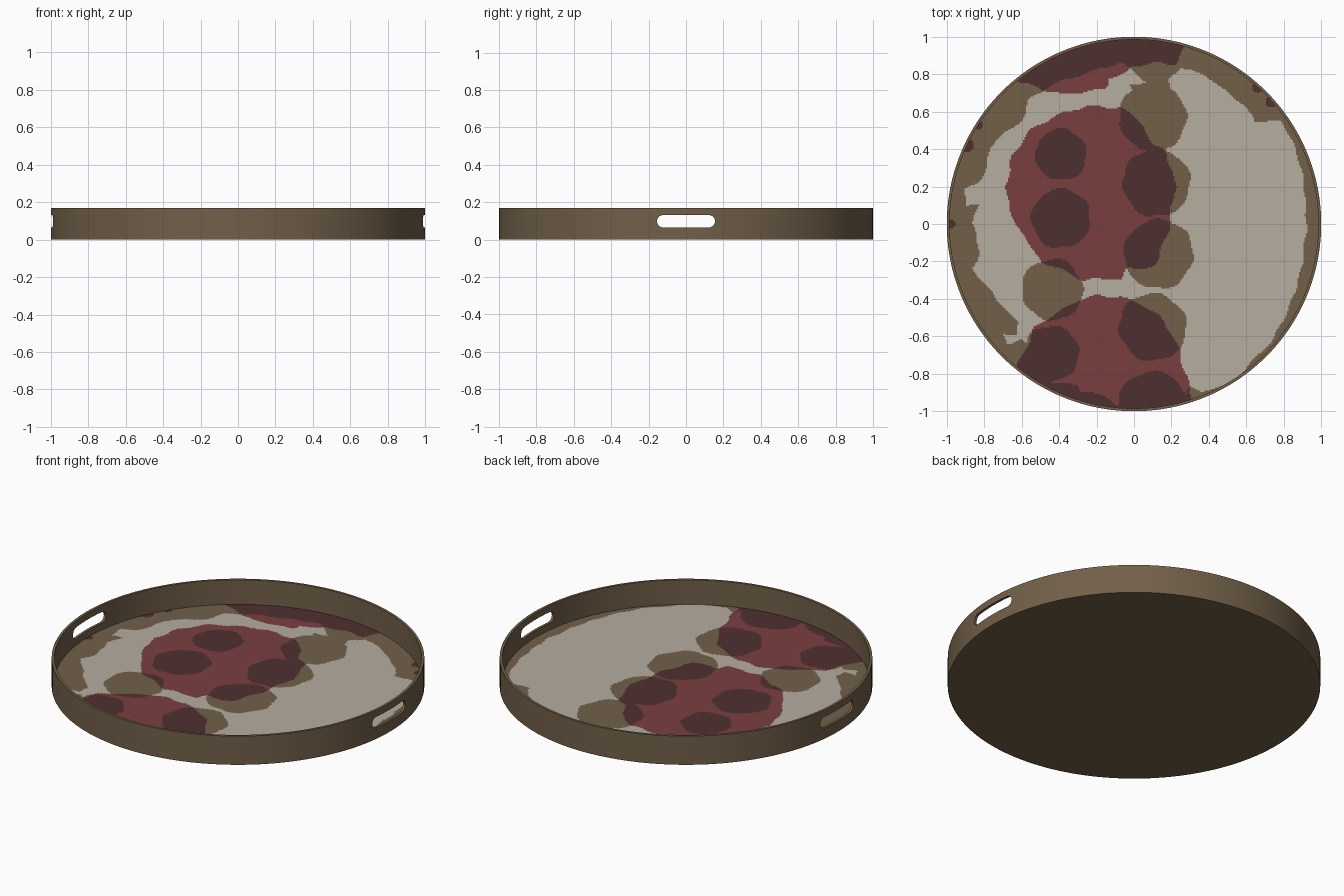
import bpy, bmesh, math

if "Cube" in bpy.data.objects:
    bpy.data.objects.remove(bpy.data.objects["Cube"])

R, RIN, H, FLOOR = 1.0, 0.985, 0.17, 0.025


def mat(name, rgb):
    m = bpy.data.materials.new(name)
    lin = [((c / 255 + 0.055) / 1.055) ** 2.4 for c in rgb]
    m.diffuse_color = (*lin, 1)
    m.use_nodes = True
    m.node_tree.nodes["Principled BSDF"].inputs["Base Color"].default_value = m.diffuse_color
    return m


cream = mat("cream", (182, 173, 160))
red = mat("dull red", (122, 62, 64))
brown = mat("wood brown", (114, 96, 73))
dark = mat("dark maroon", (79, 48, 48))


def make(name, bm, mats):
    me = bpy.data.meshes.new(name)
    bm.to_mesh(me)
    bm.free()
    for m in mats:
        me.materials.append(m)
    ob = bpy.data.objects.new(name, me)
    bpy.context.collection.objects.link(ob)
    return ob


# Handle slot cutter: a rounded slot running across the whole tray
bm = bmesh.new()
zc, r, half = 0.098, 0.033, 0.155
pts = []
for side in (1, -1):
    for i in range(13):
        a = -math.pi / 2 + math.pi * i / 12
        pts.append((side * (half - r + r * math.cos(a)), zc + side * r * math.sin(a)))
f = bm.faces.new([bm.verts.new((-1.2, y, z)) for y, z in pts])
ext = bmesh.ops.extrude_face_region(bm, geom=[f])
bmesh.ops.translate(bm, vec=(2.4, 0, 0),
                    verts=[v for v in ext["geom"] if isinstance(v, bmesh.types.BMVert)])
bmesh.ops.recalc_face_normals(bm, faces=bm.faces)
cutter = make("handle_slot_cutter", bm, [brown])
cutter.hide_render = True
cutter.hide_viewport = True

# Round side wall
bm = bmesh.new()
N = 160
rings = []
for i in range(N):
    c, s = math.cos(2 * math.pi * i / N), math.sin(2 * math.pi * i / N)
    rings.append([bm.verts.new((q * c, q * s, z))
                  for q, z in ((R, 0), (R, H), (RIN, H), (RIN, 0))])
for i in range(N):
    a, b = rings[i], rings[(i + 1) % N]
    for k in range(4):
        j = (k + 1) % 4
        bm.faces.new((a[k], b[k], b[j], a[j]))
bmesh.ops.recalc_face_normals(bm, faces=bm.faces)
wall = make("side_wall", bm, [brown])
mod = wall.modifiers.new("slots", "BOOLEAN")
mod.operation, mod.solver, mod.object = "DIFFERENCE", "EXACT", cutter
bpy.context.view_layer.objects.active = wall
wall.select_set(True)
bpy.ops.object.modifier_apply(modifier=mod.name)
bpy.ops.object.shade_smooth_by_angle(angle=math.radians(30))

# Base board
bm = bmesh.new()
bmesh.ops.create_cone(bm, cap_ends=True, segments=N, radius1=0.986, radius2=0.986, depth=FLOOR - 0.001)
bmesh.ops.translate(bm, verts=bm.verts, vec=(0, 0, (FLOOR - 0.001) / 2))
make("base_board", bm, [brown])

# Painted floor outlines: two red blobs, red top patch, and the edge of the brown border
red_main = [(-.68, .2), (-.65, .37), (-.55, .5), (-.42, .58), (-.25, .63), (-.07, .62), (0, .57),
            (.06, .52), (.09, .42), (.17, .39), (.2, .28), (.235, .2), (.19, .1), (.2, .02),
            (.16, -.1), (.11, -.23), (-.04, -.24), (-.06, -.3), (-.12, -.29), (-.27, -.3),
            (-.37, -.25), (-.5, -.2), (-.55, -.12), (-.62, -.02), (-.67, .1)]
red_low = [(-.63, -.76), (-.55, -.62), (-.53, -.55), (-.48, -.51), (-.4, -.47), (-.3, -.41), (-.2, -.38),
           (-.07, -.39), (.03, -.42), (.13, -.49), (.2, -.58), (.25, -.68), (.26, -.78), (.3, -.86),
           (.31, -1.1), (-.8, -1.1)]
red_top = [(-.64, .77), (-.5, .72), (-.38, .69), (-.22, .71), (-.15, .73), (-.13, .78), (-.04, .8),
           (-.01, .84), (.1, .86), (.22, .85), (.24, .9), (.28, .96), (.3, 1.1), (-.8, 1.1)]
inner = [(.925, 0), (.91, .2), (.88, .35), (.83, .47), (.78, .55), (.74, .56), (.64, .54), (.59, .64),
         (.45, .73), (.38, .8), (.25, .83), (.18, .77), (.2, .68), (.0, .68), (-.03, .74), (.06, .76),
         (.02, .8), (-.02, .83), (-.08, .86), (-.2, .82), (-.3, .79), (-.45, .74), (-.49, .71),
         (-.56, .66), (-.57, .62), (-.6, .55), (-.68, .49), (-.77, .41), (-.78, .32), (-.83, .22), (-.9, .18),
         (-.9, .09), (-.83, .11), (-.86, 0), (-.82, -.14), (-.86, -.24), (-.8, -.31), (-.72, -.42),
         (-.62, -.52), (-.62, -.59), (-.69, -.59), (-.68, -.64), (-.6, -.61), (-.52, -.75),
         (-.43, -.85), (-.3, -.85), (-.28, -.89), (-.15, -.92), (-.1, -.97), (.25, -.97), (.3, -.87),
         (.36, -.89), (.48, -.87), (.6, -.77), (.75, -.6), (.83, -.45), (.89, -.25)]
# Brown round spots (x, y, radius) and small red flecks on the border
spots = [(.1, .57, .18), (.12, .22, .18), (.13, -.16, .185), (.1, -.55, .18), (.1, -.97, .185),
         (-.39, .37, .137), (-.39, .03, .158), (-.435, -.35, .163), (-.44, -.69, .147)]
flecks = [(-.89, .42, .035), (.66, .73, .03), (.73, .65, .03), (-.98, 0, .025), (-.83, .53, .025)]


def inside(poly, x, y):
    hit = False
    x0, y0 = poly[-1]
    for x1, y1 in poly:
        if (y0 > y) != (y1 > y) and x < x0 + (y - y0) * (x1 - x0) / (y1 - y0):
            hit = not hit
        x0, y0 = x1, y1
    return hit


def in_circle(lst, x, y):
    return any((x - a) ** 2 + (y - b) ** 2 < q * q for a, b, q in lst)


def colour(x, y):
    # slight hand-painted waviness; brown over red gives dark maroon
    u, v = x + 0.006 * math.sin(41 * y), y + 0.006 * math.sin(37 * x)
    is_red = any(inside(p, u, v) for p in (red_main, red_low, red_top)) or in_circle(flecks, x, y)
    is_brown = in_circle(spots, u, v) or not inside(inner, u, v)
    return (3 if is_brown else 1) if is_red else (2 if is_brown else 0)


# Painted floor: fine grid, faces coloured by the outlines
bm = bmesh.new()
C = 0.008
n = int(1 / C)
grid = {}


def vert(i, j):
    if (i, j) not in grid:
        grid[i, j] = bm.verts.new((i * C, j * C, FLOOR))
    return grid[i, j]


for i in range(-n, n):
    for j in range(-n, n):
        x, y = (i + .5) * C, (j + .5) * C
        if x * x + y * y < 0.991 ** 2:
            f = bm.faces.new((vert(i, j), vert(i + 1, j), vert(i + 1, j + 1), vert(i, j + 1)))
            f.material_index = colour(x, y)
make("painted_floor", bm, [cream, red, brown, dark])
